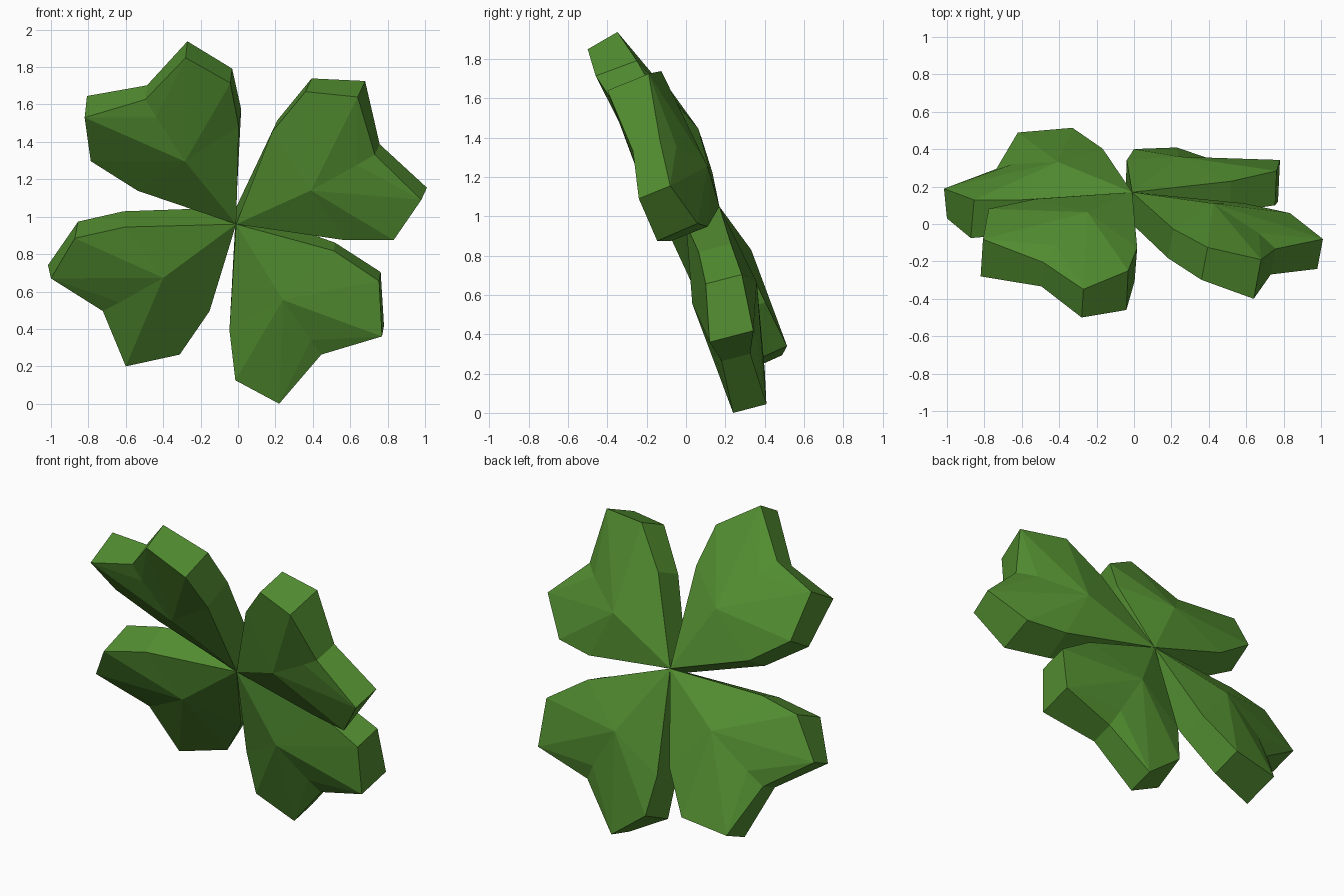
import bpy
import bmesh
from mathutils import Vector

cube = bpy.data.objects.get("Cube")
if cube:
    bpy.data.objects.remove(cube, do_unlink=True)

# One green for every leaflet
green = bpy.data.materials.new("leaf_green")
green.use_nodes = True
green.diffuse_color = (0.085, 0.27, 0.03, 1)
green.node_tree.nodes["Principled BSDF"].inputs["Base Color"].default_value = green.diffuse_color

# All leaflets share a short stem edge running from front to back
STEM_FRONT = Vector((-0.01, 0.0, 0.96))
STEM_BACK = Vector((-0.01, 0.17, 1.05))

# Heart rims as (distance along, half widths across, depth behind the lobe plane),
# running side, shoulder, lobe, notch, lobe, shoulder, side
FRONT_RIM = [(0.445, -1.07, 0.05), (0.735, -1.42, 0.055), (1, -1, 0), (0.9, 0, 0.02),
             (1, 1, 0), (0.745, 1.38, -0.02), (0.49, 1.03, 0)]
BACK_RIM = [(0.445, -1.07, 0.22), (0.735, -1.42, 0.245), (1, -1, 0.23), (0.9, 0, 0.17),
            (1, 1, 0.175), (0.715, 1.31, 0.2), (0.48, 1.02, 0.2)]
# Raised middle of each face, and the inner point just behind the notch
FRONT_RIDGE, FRONT_INNER = (0.5, 0, -0.06), (0.79, 0, -0.01)
BACK_RIDGE, BACK_INNER = (0.47, 0, 0.285), (0.78, 0, 0.22)


def add_leaflet(name, lobe_a, lobe_b):
    """Heart-shaped slab laid out from its two front lobe tips."""
    lobe_a, lobe_b = Vector(lobe_a), Vector(lobe_b)
    along = (lobe_a + lobe_b) / 2 - STEM_FRONT
    across = (lobe_b - lobe_a) / 2
    normal = along.cross(across).normalized()
    bm = bmesh.new()

    def point(place):
        a, b, c = place
        return bm.verts.new(STEM_FRONT + along * a + across * b + normal * c)

    def add_face_side(stem_place, rim_places, ridge_place, inner_place):
        stem = bm.verts.new(stem_place)
        rim = [point(p) for p in rim_places]
        ridge, inner = point(ridge_place), point(inner_place)
        notch = rim[3]
        # Fan around the ridge, with the inner point replacing the notch
        ring = [stem] + rim[:3] + [inner] + rim[4:]
        for p, q in zip(ring, ring[1:] + ring[:1]):
            bm.faces.new((p, q, ridge))
        # Two bevel faces from the inner point down to the notch
        bm.faces.new((rim[2], notch, inner))
        bm.faces.new((notch, rim[4], inner))
        return [stem] + rim

    front = add_face_side(STEM_FRONT, FRONT_RIM, FRONT_RIDGE, FRONT_INNER)
    back = add_face_side(STEM_BACK, BACK_RIM, BACK_RIDGE, BACK_INNER)

    # Side wall all round
    for i in range(len(front)):
        bm.faces.new((front[i - 1], front[i], back[i], back[i - 1]))

    bmesh.ops.recalc_face_normals(bm, faces=bm.faces)
    mesh = bpy.data.meshes.new(name)
    bm.to_mesh(mesh)
    bm.free()
    mesh.materials.append(green)
    leaflet = bpy.data.objects.new(name, mesh)
    bpy.context.collection.objects.link(leaflet)


# Four leaflets around the stem, lobes listed clockwise from the front
add_leaflet("upper_left_leaflet", (0.64, -0.40, 1.64), (0.98, -0.24, 1.09))
add_leaflet("lower_left_leaflet", (0.77, 0.12, 0.36), (0.22, 0.24, 0.0))
add_leaflet("lower_right_leaflet", (-0.60, 0.28, 0.20), (-1.0, 0.03, 0.67))
add_leaflet("upper_right_leaflet", (-0.82, -0.28, 1.53), (-0.28, -0.50, 1.85))
